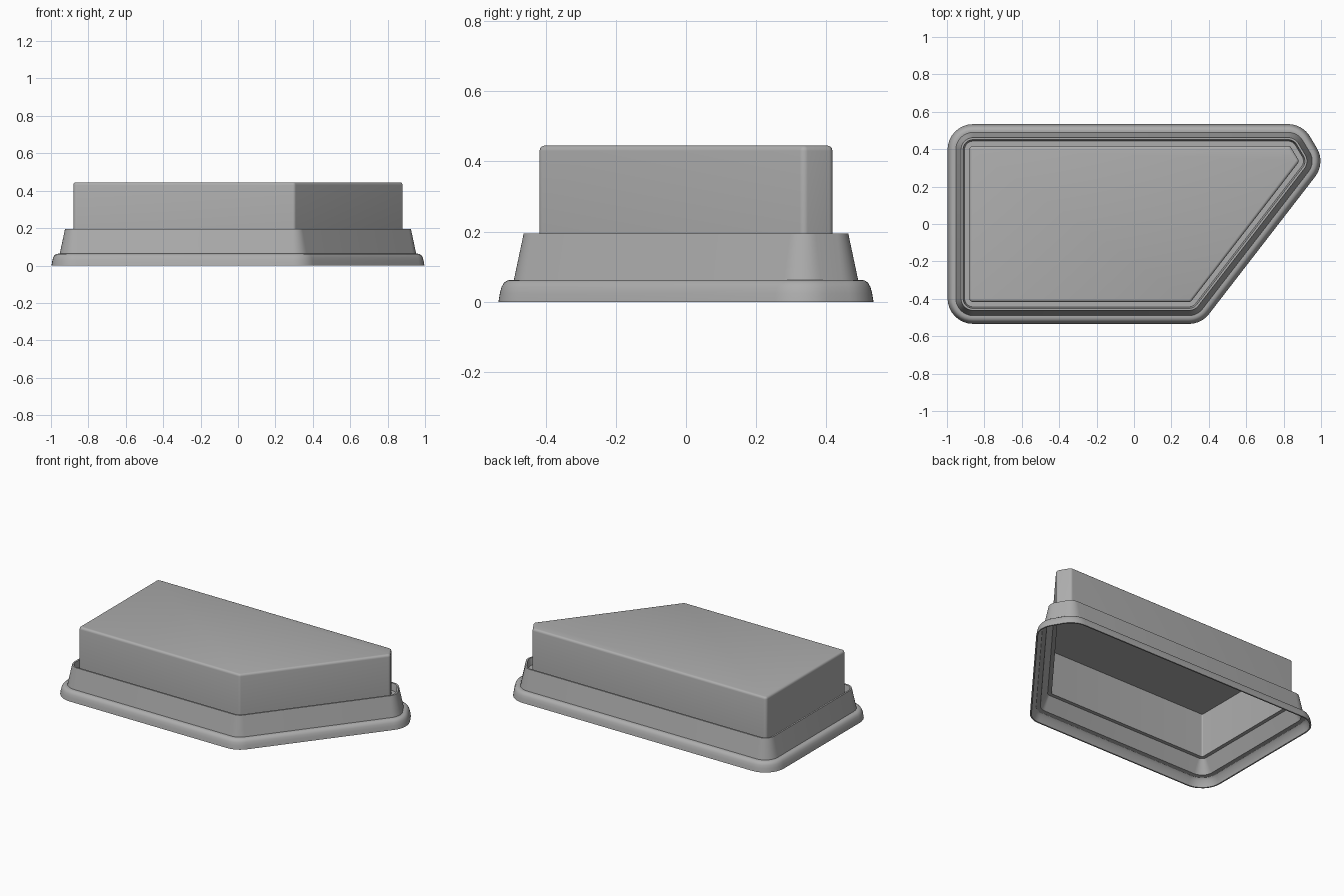
import bpy, bmesh, math
from mathutils import Vector

cube = bpy.data.objects.get("Cube")
if cube:
    bpy.data.objects.remove(cube, do_unlink=True)

grey = bpy.data.materials.new("plain grey")
grey.use_nodes = True
GREY = (0.42, 0.42, 0.42, 1)
grey.diffuse_color = GREY
grey.node_tree.nodes["Principled BSDF"].inputs["Base Color"].default_value = GREY

# Five-sided plan of the cover, counter-clockwise
PLAN = [Vector(p) for p in
        [(-0.88, -0.417), (0.303, -0.417), (0.884, 0.335), (0.835, 0.417), (-0.88, 0.417)]]
STEPS = 8


def outline(offset, z):
    """Plan grown by offset, with every corner rounded."""
    radius = max(0.006, 0.02 + offset)
    core = offset - radius
    ring = []
    for i, p in enumerate(PLAN):
        a = (p - PLAN[i - 1]).normalized()
        b = (PLAN[(i + 1) % len(PLAN)] - p).normalized()
        na, nb = Vector((a.y, -a.x)), Vector((b.y, -b.x))
        centre = p + (na + nb) * (core / (1 + na.dot(nb)))
        start = math.atan2(na.y, na.x)
        turn = math.acos(max(-1, min(1, na.dot(nb))))
        for s in range(STEPS + 1):
            t = start + turn * s / STEPS
            ring.append((centre.x + radius * math.cos(t),
                         centre.y + radius * math.sin(t), z))
    return ring


def sweep(name, profile, closed):
    """Skin a profile of (offset, z) points around the plan."""
    bm = bmesh.new()
    rings = [[bm.verts.new(c) for c in outline(*p)] for p in profile]
    pairs = list(zip(rings, rings[1:]))
    if closed:
        pairs.append((rings[-1], rings[0]))
    else:
        bm.faces.new(rings[0])
        bm.faces.new(rings[-1])
    for lo, hi in pairs:
        for i in range(len(lo)):
            j = (i + 1) % len(lo)
            bm.faces.new((lo[i], lo[j], hi[j], hi[i]))
    bmesh.ops.recalc_face_normals(bm, faces=bm.faces)
    mesh = bpy.data.meshes.new(name)
    bm.to_mesh(mesh)
    bm.free()
    mesh.materials.append(grey)
    obj = bpy.data.objects.new(name, mesh)
    bpy.context.collection.objects.link(obj)
    bpy.ops.object.select_all(action="DESELECT")
    obj.select_set(True)
    bpy.context.view_layer.objects.active = obj
    bpy.ops.object.shade_smooth_by_angle(angle=math.radians(32))
    return obj


# Hollow base: rounded foot, sloping wall, thin lip and groove floor
sweep("base_frame", [
    (0.117, 0), (0.113, 0.025), (0.108, 0.043), (0.101, 0.055), (0.092, 0.061),
    (0.082, 0.063), (0.073, 0.063), (0.045, 0.195), (0.034, 0.195),
    (0.026, 0.15), (-0.012, 0.15), (-0.012, 0.142), (0.012, 0.142),
    (0.055, 0.055), (0.08, 0.052), (0.094, 0.04), (0.108, 0)], True)

# Hollow upper cover with a softened top edge
sweep("upper_cover", [
    (-0.012, 0.432), (-0.012, 0.15), (0, 0.15), (0, 0.43),
    (-0.002, 0.438), (-0.007, 0.443), (-0.014, 0.445)], False)
